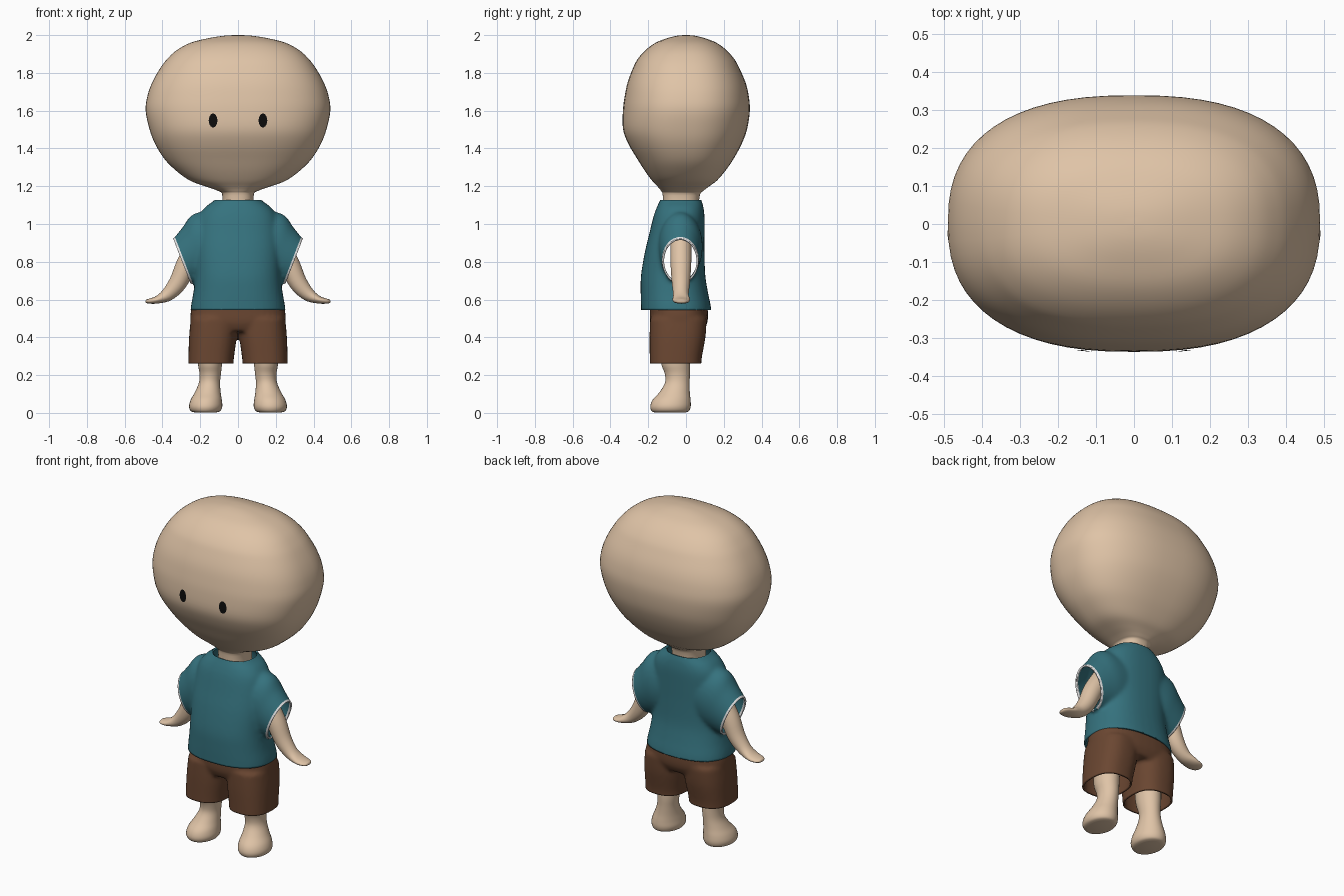
import bpy, bmesh, math
from mathutils import Vector
from mathutils.bvhtree import BVHTree

if "Cube" in bpy.data.objects:
    bpy.data.objects.remove(bpy.data.objects["Cube"])


def material(name, rgb):
    m = bpy.data.materials.new(name)
    m.diffuse_color = (*rgb, 1)
    m.use_nodes = True
    m.node_tree.nodes["Principled BSDF"].inputs["Base Color"].default_value = m.diffuse_color
    return m


SKIN = material("skin", (0.74, 0.55, 0.385))
TEAL = material("teal cloth", (0.036, 0.17, 0.21))
BROWN = material("brown cloth", (0.145, 0.062, 0.031))
WHITE = material("white trim", (0.8, 0.8, 0.8))
BLACK = material("black", (0.004, 0.004, 0.004))


def catmull(a, b, c, d, t):
    return [0.5 * (2 * q + (r - p) * t + (2 * p - 5 * q + 4 * r - s) * t * t
                   + (3 * q - p - 3 * r + s) * t ** 3) for p, q, r, s in zip(a, b, c, d)]


def loft(bm, stations, seg=40, sub=4, power=2.0, sx=1):
    """Closed skin over smoothed rings: x, y, z, half width, half depth, tilt in degrees."""
    n, rows = len(stations), []
    for i in range(n - 1):
        p = [stations[max(0, min(n - 1, i + k))] for k in (-1, 0, 1, 2)]
        rows += [catmull(*p, j / sub) for j in range(sub)]
    rows.append(stations[-1])
    rings = []
    for x, y, z, rx, ry, tilt in rows:
        t, ring = math.radians(tilt), []
        for k in range(seg):
            a = 2 * math.pi * k / seg
            c, s = math.cos(a), math.sin(a)
            u = rx * math.copysign(abs(c) ** (2 / power), c)
            v = ry * math.copysign(abs(s) ** (2 / power), s)
            ring.append(bm.verts.new((sx * (x + u * math.cos(t)), y + v, z + u * math.sin(t))))
        rings.append(ring)
    for a, b in zip(rings, rings[1:]):
        for k in range(seg):
            bm.faces.new((a[k], a[k - 1], b[k - 1], b[k]))
    bm.faces.new(rings[0])
    bm.faces.new(rings[-1][::-1])
    bmesh.ops.recalc_face_normals(bm, faces=bm.faces)


def upright(rows):
    """Rings centred on x = 0 from z, y, half width, half depth."""
    return [(0, y, z, rx, ry, 0) for z, y, rx, ry in rows]


def finish(name, bm, *mats, mirror=False):
    me = bpy.data.meshes.new(name)
    bm.to_mesh(me)
    ob = bpy.data.objects.new(name, me)
    bpy.context.collection.objects.link(ob)
    for m in mats:
        me.materials.append(m)
    me.shade_smooth()
    if mirror:
        ob.modifiers.new("mirror", "MIRROR").use_mirror_merge = False
    return ob


def fuse(bm):
    """Blend overlapping lofts into one smooth skin."""
    ob = finish("blend_helper", bm)
    r = ob.modifiers.new("remesh", "REMESH")
    r.mode, r.voxel_size = "VOXEL", 0.011
    s = ob.modifiers.new("smooth", "SMOOTH")
    s.factor, s.iterations = 0.5, 6
    me = bpy.data.meshes.new_from_object(ob.evaluated_get(bpy.context.evaluated_depsgraph_get()))
    out = bmesh.new()
    out.from_mesh(me)
    bpy.data.objects.remove(ob)
    return out


def cut(bm, co, no, region=lambda c: True, remove=True):
    """Slice by a plane inside a region; remove or return the faces beyond it."""
    co, no = Vector(co), Vector(no).normalized()
    faces = [f for f in bm.faces if region(f.calc_center_median())]
    geom = list({e for f in faces for e in (*f.verts, *f.edges)}) + faces
    bmesh.ops.bisect_plane(bm, geom=geom, plane_co=co, plane_no=no, dist=1e-5)
    far = [f for f in bm.faces if region(f.calc_center_median())
           and (f.calc_center_median() - co).dot(no) > 1e-5]
    if remove:
        bmesh.ops.delete(bm, geom=far, context="FACES")
    return far


def thicken(ob, t):
    s = ob.modifiers.new("cloth", "SOLIDIFY")
    s.thickness, s.offset = t, -1
    ob.select_set(True)
    bpy.context.view_layer.objects.active = ob
    bpy.ops.object.shade_smooth_by_angle(angle=math.radians(50))
    ob.select_set(False)


# Head and neck
bm = bmesh.new()
loft(bm, upright([
    (1.03, -.03, .085, .09), (1.15, -.025, .083, .098), (1.175, -.02, .105, .112),
    (1.2, -.014, .175, .138), (1.23, -.008, .255, .172), (1.28, -.005, .325, .212),
    (1.34, -.003, .386, .252), (1.42, -.005, .437, .298), (1.5, -.005, .468, .328),
    (1.6, .002, .489, .336), (1.68, .004, .479, .328), (1.75, .003, .454, .312),
    (1.82, .001, .415, .284), (1.87, 0, .378, .258), (1.92, 0, .325, .215),
    (1.96, 0, .25, .16), (1.985, 0, .15, .095), (1.997, 0, .07, .045), (2, 0, .008, .005)]),
    seg=64, power=2.45)
tree = BVHTree.FromBMesh(bm)
finish("head", bm, SKIN)

# Eyes: thin patches laid on the face
bm = bmesh.new()


def on_face(x, z):
    return bm.verts.new(tree.ray_cast(Vector((x, -2, z)), Vector((0, 1, 0)))[0] - Vector((0, .004, 0)))


mid = on_face(.132, 1.548)
rim = [on_face(.132 + .023 * math.cos(k * math.pi / 10), 1.548 + .037 * math.sin(k * math.pi / 10))
       for k in range(20)]
for k in range(20):
    bm.faces.new((mid, rim[k - 1], rim[k]))
finish("eyes", bm, BLACK, mirror=True)

# Shirt: torso and sleeves blended, then opened at hem, collar and cuffs
bm = bmesh.new()
loft(bm, upright([
    (.5, -.05, .252, .186), (.56, -.053, .25, .185), (.64, -.062, .236, .178),
    (.73, -.068, .227, .17), (.85, -.06, .228, .158), (.95, -.048, .222, .146),
    (1.04, -.037, .205, .135), (1.09, -.031, .172, .123), (1.12, -.028, .132, .112),
    (1.15, -.027, .1, .1)]), power=2.4)
for s in (1, -1):
    loft(bm, [(.05, -.03, .92, .17, .11, 69), (.17, -.03, .88, .185, .118, 69),
              (.24, -.03, .838, .153, .108, 69), (.297, -.03, .803, .128, .096, 69),
              (.33, -.03, .79, .12, .092, 69)], sx=s)
bm = fuse(bm)
cut(bm, (0, 0, .545), (0, 0, -1))
cut(bm, (0, 0, 1.128), (0, 0, 1))
for s in (1, -1):
    def cuff(c, s=s):
        return (s * c.x > .2 and c.z > .685) or (s * c.x > .25 and c.z > .6)
    cut(bm, (s * .297, 0, .803), (s * .93, 0, -.36), cuff)
    for f in cut(bm, (s * .286, 0, .807), (s * .93, 0, -.36), cuff, remove=False):
        f.material_index = 1
thicken(finish("shirt", bm, TEAL, WHITE), .01)

# Shorts: hips and two legs blended, then opened at waist and cuffs
bm = bmesh.new()
loft(bm, upright([(.43, -.04, .22, .13), (.48, -.038, .25, .152), (.55, -.038, .248, .153),
                  (.62, -.045, .225, .15)]), power=2.5)
for s in (1, -1):
    loft(bm, [(.145, -.055, .21, .119, .137, 0), (.143, -.055, .28, .12, .137, 0),
              (.133, -.045, .4, .126, .148, 0), (.125, -.04, .5, .125, .15, 0)],
         power=2.5, sx=s)
bm = fuse(bm)
cut(bm, (0, 0, .262), (0, 0, -1))
cut(bm, (0, 0, .59), (0, 0, 1))
thicken(finish("shorts", bm, BROWN), .01)

# Arms with flat hands
bm = bmesh.new()
loft(bm, [(.17, -.027, .95, .055, .055, 30), (.265, -.027, .8, .055, .055, 30),
          (.318, -.027, .69, .048, .048, 34), (.372, -.027, .627, .036, .041, 50),
          (.425, -.025, .6, .021, .046, 74), (.465, -.025, .592, .014, .04, 86),
          (.485, -.025, .591, .009, .025, 90), (.49, -.025, .591, .001, .004, 90)], seg=28)
finish("arms", bm, SKIN, mirror=True)

# Legs and feet
bm = bmesh.new()
loft(bm, [(.172, -.085, .002, .055, .08, 0), (.172, -.083, .01, .078, .099, 0),
          (.171, -.082, .035, .088, .107, 0), (.168, -.076, .07, .082, .1, 0),
          (.16, -.06, .11, .068, .08, 0), (.151, -.046, .16, .056, .065, 0),
          (.147, -.046, .21, .057, .067, 0), (.148, -.056, .28, .065, .078, 0),
          (.14, -.055, .46, .07, .08, 0)], seg=32)
finish("legs", bm, SKIN, mirror=True)
